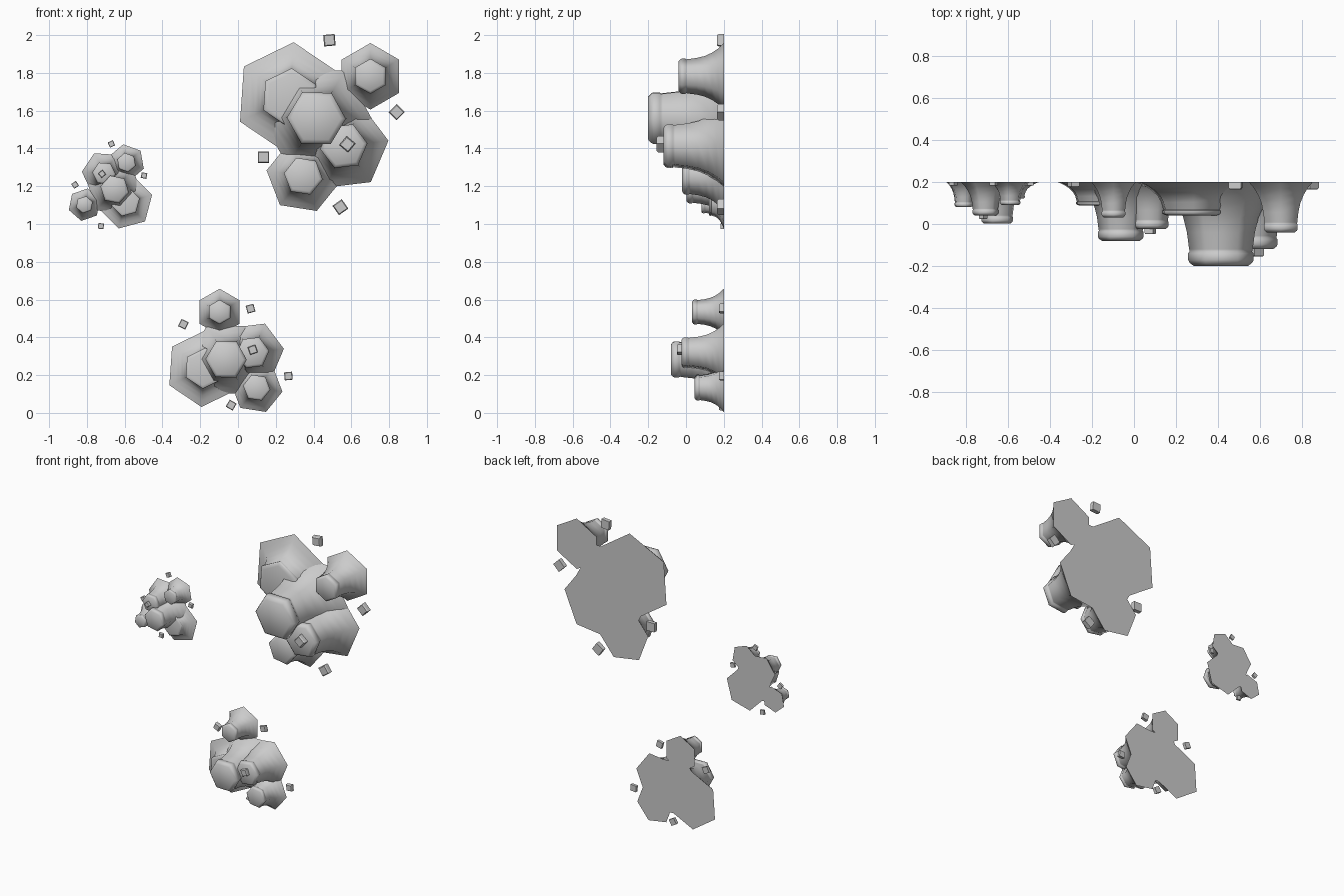
import bpy, bmesh
from math import sin, cos, radians

if "Cube" in bpy.data.objects:
    bpy.data.objects.remove(bpy.data.objects["Cube"])

WALL = 0.2  # all clusters grow from this plane towards -y

# shell profile: (radius / base radius, depth / height)
PROFILE = [(1, 0), (.84, .12), (.71, .26), (.61, .42), (.55, .6), (.515, .8),
           (.505, .83), (.53, .85), (.53, .93), (.505, .965), (.44, 1)]

# shells in one cluster: x, z, base radius, height, turn
SHELLS = [(0, 0, .295, .40, -1), (-.141, .11, .293, .16, 26),
          (.286, .222, .176, .24, 30), (.145, -.148, .238, .32, 7),
          (-.069, -.307, .197, .22, 51)]

# small chips: x, z, back depth, front depth, turn
CHIPS = [(.069, .413, 0, .035, 85), (.425, .032, 0, .035, 35),
         (-.28, -.206, 0, .035, 80), (.127, -.471, 0, .035, 25),
         (.164, -.138, .29, .355, 40)]

# clusters: name, x, z, scale, turn
CLUSTERS = [("large", .415, 1.56, 1, 0), ("medium", -.063, .283, .7, 60),
            ("small", -.653, 1.183, .495, 169)]


def lathe(name, cx, cz, sides, turn, rings):
    """Stack polygon rings (radius, depth) from the wall towards the front."""
    bm = bmesh.new()
    loops = []
    for r, d in rings:
        loops.append([bm.verts.new((cx + r * cos(radians(turn + 360 * i / sides)), WALL - d,
                                    cz + r * sin(radians(turn + 360 * i / sides))))
                      for i in range(sides)])
    for a, b in zip(loops, loops[1:]):
        for i in range(sides):
            j = (i + 1) % sides
            bm.faces.new((a[i], a[j], b[j], b[i]))
    bm.faces.new(loops[0])
    bm.faces.new(loops[-1])
    bmesh.ops.recalc_face_normals(bm, faces=bm.faces)
    me = bpy.data.meshes.new(name)
    bm.to_mesh(me)
    bm.free()
    ob = bpy.data.objects.new(name, me)
    bpy.context.collection.objects.link(ob)
    bpy.ops.object.select_all(action='DESELECT')
    ob.select_set(True)
    bpy.context.view_layer.objects.active = ob
    bpy.ops.object.shade_smooth_by_angle(angle=radians(62 if sides == 6 else 30))


for size, ox, oz, s, turn in CLUSTERS:
    c, n = s * cos(radians(turn)), s * sin(radians(turn))

    def place(x, z):
        return ox + c * x - n * z, oz + n * x + c * z

    # flared six-sided shells
    for i, (x, z, r, h, a) in enumerate(SHELLS):
        lathe(f"{size}_shell_{i + 1}", *place(x, z), 6, a + turn,
              [(p * r * s, t * h * s) for p, t in PROFILE])
    # little square chips around and on the shells
    for i, (x, z, d0, d1, a) in enumerate(CHIPS):
        lathe(f"{size}_chip_{i + 1}", *place(x, z), 4, a + turn - 45 + 10,
              [(.043 * s, d0 * s), (.043 * s, (d1 - .008) * s), (.036 * s, d1 * s)])
